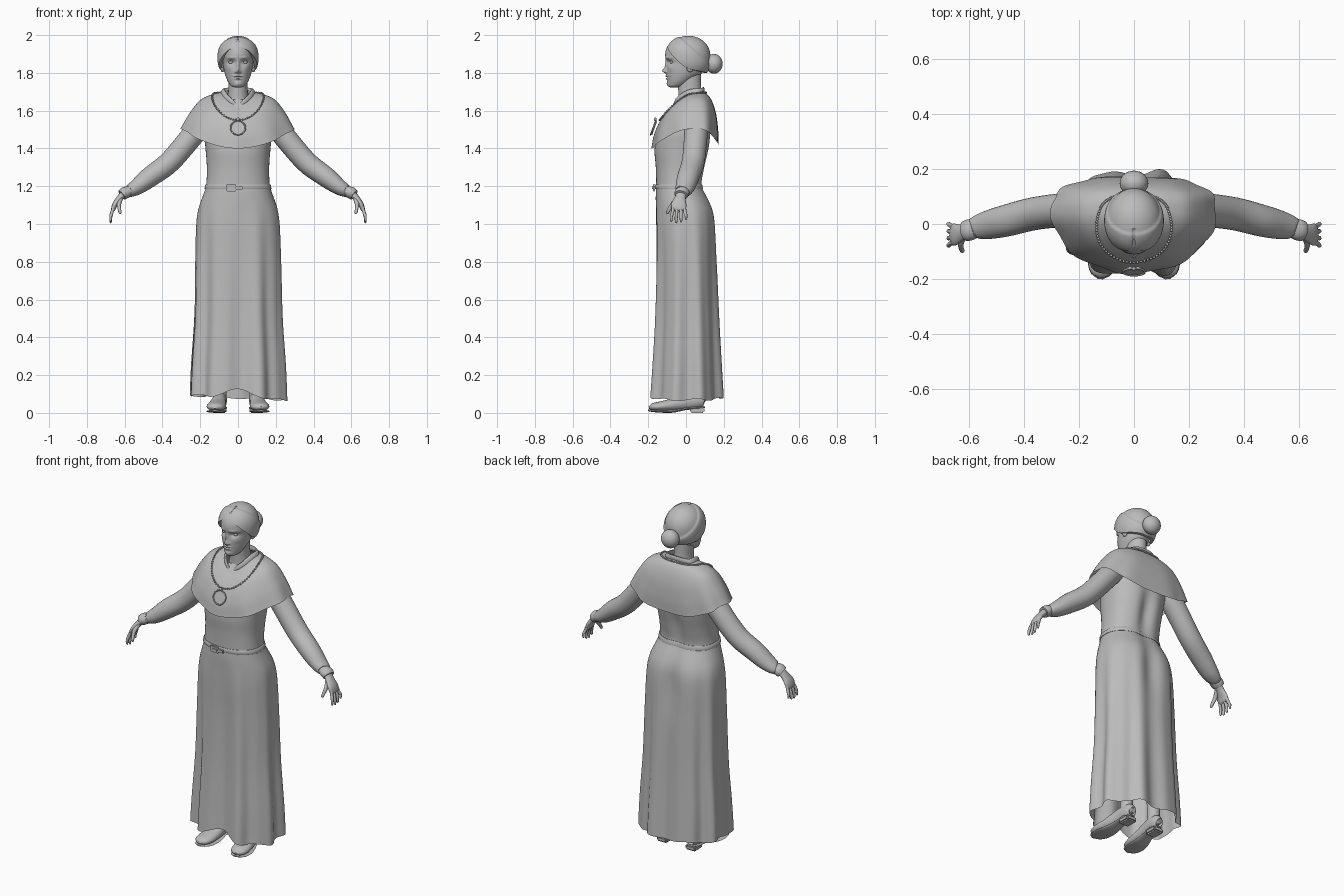
import bpy, bmesh
from math import sin, cos, pi, exp, radians
from mathutils import Vector, Matrix

if "Cube" in bpy.data.objects:
    bpy.data.objects.remove(bpy.data.objects["Cube"], do_unlink=True)

grey = bpy.data.materials.new("plain_grey")
grey.use_nodes = True
grey.diffuse_color = (0.5, 0.5, 0.5, 1)
grey.node_tree.nodes["Principled BSDF"].inputs["Base Color"].default_value = grey.diffuse_color


# ---- helpers ----
def finish(name, bm, angle=50):
    bmesh.ops.remove_doubles(bm, verts=bm.verts, dist=0.00005)
    bmesh.ops.recalc_face_normals(bm, faces=bm.faces)
    me = bpy.data.meshes.new(name)
    bm.to_mesh(me)
    bm.free()
    me.polygons.foreach_set("use_smooth", [True] * len(me.polygons))
    me.set_sharp_from_angle(angle=radians(angle))
    me.materials.append(grey)
    ob = bpy.data.objects.new(name, me)
    bpy.context.collection.objects.link(ob)
    return ob


def key(rows, t):
    """Smooth lookup in rows sorted by their first column."""
    t = min(max(t, rows[0][0]), rows[-1][0])
    i = max(j for j in range(len(rows) - 1) if rows[j][0] <= t)
    p, q = rows[i], rows[i + 1]
    o, r = rows[max(i - 1, 0)], rows[min(i + 2, len(rows) - 1)]
    h = q[0] - p[0]
    f = (t - p[0]) / h
    out = []
    for k in range(1, len(p)):
        a = (q[k] - o[k]) / (q[0] - o[0]) * h
        b = (r[k] - p[k]) / (r[0] - p[0]) * h
        out.append((2*f**3 - 3*f*f + 1) * p[k] + (f**3 - 2*f*f + f) * a
                   + (3*f*f - 2*f**3) * q[k] + (f**3 - f*f) * b)
    return out


def surface(name, fn, nu, nv, caps=False, angle=50):
    """Closed-around grid: fn(angle from the front, 0..1 along)."""
    bm = bmesh.new()
    g = [[bm.verts.new(fn(2*pi*i/nu, j/nv)) for i in range(nu)] for j in range(nv + 1)]
    for j in range(nv):
        for i in range(nu):
            k = (i + 1) % nu
            bm.faces.new((g[j][i], g[j][k], g[j+1][k], g[j+1][i]))
    if caps:
        bm.faces.new(g[0])
        bm.faces.new(g[-1])
    return finish(name, bm, angle)


def tube(name, pts, ref, s=1, n=20, steps=5):
    """Sweep an oval along points (x, y, z, radius along ref, other radius)."""
    rows = [(i,) + tuple(p) for i, p in enumerate(pts)]
    last = len(pts) - 1

    def fn(a, v):
        x, y, z, ra, rb = key(rows, v * last)
        d = Vector(key(rows, v*last + 0.05)[:3]) - Vector(key(rows, v*last - 0.05)[:3])
        d.normalize()
        side = Vector(ref)
        side = (side - d * side.dot(d)).normalized()
        p = Vector((x, y, z)) + side * ra * cos(a) + d.cross(side) * rb * sin(a)
        return (s * p.x, p.y, p.z)
    return surface(name, fn, n, last * steps, True)


def ball(name, loc, scale, seg=24):
    bm = bmesh.new()
    m = Matrix.Translation(loc) @ Matrix.Diagonal((*scale, 1))
    bmesh.ops.create_uvsphere(bm, u_segments=seg, v_segments=seg // 2, radius=1, matrix=m)
    return finish(name, bm)


def box(name, loc, size):
    bm = bmesh.new()
    bmesh.ops.create_cube(bm, size=1, matrix=Matrix.Translation(loc) @ Matrix.Diagonal((*size, 1)))
    bmesh.ops.bevel(bm, geom=bm.edges[:], offset=min(size) * 0.25, segments=2, affect='EDGES')
    return finish(name, bm, 30)


def spow(v, p):
    return abs(v) ** p * (1 if v >= 0 else -1)


def bump(x, z, x0, z0, sx, sz):
    return exp(-((x - x0) / sx) ** 2 - ((z - z0) / sz) ** 2)


# ---- dress: height, half width, front, back ----
DRESS = [(0.05, .257, -.187, .193), (.25, .25, -.175, .183), (.5, .235, -.163, .172),
         (.8, .229, -.158, .163), (1.0, .222, -.16, .158), (1.08, .21, -.16, .145),
         (1.16, .182, -.16, .108), (1.2, .169, -.158, .088), (1.3, .165, -.16, .105),
         (1.4, .172, -.166, .128), (1.5, .18, -.145, .135), (1.6, .15, -.09, .13), (1.66, .09, -.045, .1)]


def dress_at(a, z, out=0.0):
    w, f, b = key(DRESS, z)
    mid = (f + b) / 2
    half = (b - f) / 2
    fall = min(max((1.12 - z) / 1.0, 0), 1) ** 0.8
    fold = fall * (.012 * cos(8*a + 2.9) + .006 * cos(13*a + 1) - .016 * exp(-(a / .16)**2))
    back = exp(-((a - pi) / .22) ** 2)
    fold -= back * (.025 * exp(-((z - 1.34) / .13)**2) + .02 * exp(-((z - .98) / .17)**2))
    return ((w + fold + out) * spow(sin(a), .88), mid - (half + fold + out) * spow(cos(a), .88), z)


def dress(a, v):
    b = a if a < pi else a - 2*pi
    hem = .08 + .04 * exp(-(b / .35) ** 2) - .012 * sin(a) + .006 * cos(7 * a)
    return dress_at(b, hem + (1.66 - hem) * v) if b >= 0 else \
        dress_at(b, hem + (1.66 - hem) * v) if b > -pi / 2 else dress_at(b + 2*pi, hem + (1.66 - hem) * v)


surface("dress", dress, 128, 72)


def band(a, v):
    c, s = cos(2*pi*v), sin(2*pi*v)
    return dress_at(a, 1.197 + .013 * spow(s, .5), .002 + .004 * c)


surface("belt", band, 96, 10)
box("buckle_plate", (-.035, -.17, 1.192), (.05, .012, .038))
box("buckle_tongue", (-.03, -.177, 1.192), (.036, .008, .012))
box("belt_end", (.005, -.169, 1.19), (.035, .01, .02))

# ---- shoulder cape: step, front y/z, side x/z, back y/z ----
CAPE = [(0, -.055, 1.64, .075, 1.70, .085, 1.71), (.25, -.10, 1.595, .14, 1.685, .13, 1.665),
        (.5, -.14, 1.54, .2, 1.655, .158, 1.59), (.75, -.168, 1.47, .255, 1.585, .17, 1.50),
        (1, -.18, 1.40, .3, 1.505, .172, 1.42)]


def cape(a, t, out=0.0):
    fy, fz, sx, sz, by, bz = key(CAPE, t)
    c, s = cos(a), sin(a)
    y, z = (fy, fz) if c > 0 else (by, bz)
    p = 1 if c > 0 else .72
    ripple = 1 + .02 * t * t * cos(9*a + 1)
    mid = .045
    return ((sx * ripple + out) * spow(s, p), mid + (abs(y - mid) * ripple + out) * -spow(c, p),
            sz + (z - sz) * c * c + out * .6)


surface("shoulder_cape", cape, 96, 28)


# collar and bead necklace follow the cape
def collar(a, v):
    x, y, z = cape(a, .02, .004)
    c, s = cos(2*pi*v), sin(2*pi*v)
    dip = .025 * exp(-(min(a, 2*pi - a) / .25) ** 2)
    return (x * (1 + .08 * c - .08 * s), y + .006 * c * -cos(a), z + .016 * s - dip)


surface("collar", collar, 72, 10)

bm = bmesh.new()
BEADS = 96
for i in range(BEADS):
    a = 2 * pi * i / BEADS
    near = ((1 + cos(a)) / 2) ** 2.2
    m = Matrix.Translation(cape(a, .1 + .37 * near, .004))
    bmesh.ops.create_icosphere(bm, subdivisions=1, radius=.0055, matrix=m)
finish("necklace_beads", bm)

tilt = Matrix.Translation((0, -.17, 1.508)) @ Matrix.Rotation(radians(-20), 4, 'X')


def rim(a, v):
    r = .039 + .004 * cos(2*pi*v)
    return tilt @ Vector((r * sin(a), -.004 + .004 * sin(2*pi*v), r * cos(a)))


surface("pendant_rim", rim, 40, 8)
bm = bmesh.new()
bmesh.ops.create_cone(bm, cap_ends=True, segments=40, radius1=.037, radius2=.037, depth=.008,
                      matrix=tilt @ Matrix.Rotation(pi / 2, 4, 'X'))
finish("pendant_disc", bm, 30)
ball("pendant_loop", (0, -.163, 1.555), (.008, .007, .01), 12)

# ---- head: height, half width, front, back ----
HEAD = [(1.722, .012, -.08, -.05), (1.728, .032, -.092, -.02), (1.742, .046, -.096, .01),
        (1.77, .061, -.099, .05), (1.80, .071, -.102, .085), (1.85, .08, -.1, .11), (1.90, .083, -.11, .12),
        (1.95, .068, -.092, .105), (1.98, .035, -.05, .06), (1.985, .002, .004, .008)]


def head(a, v):
    z = 1.722 + .263 * v
    w, f, b = key(HEAD, z)
    c = cos(a)
    x, y = w * sin(a), (f + b) / 2 - (b - f) / 2 * c
    if c > 0:
        m = abs(x)
        y -= .02 * bump(x, z, 0, 1.81, .010, .013) + .012 * bump(x, z, 0, 1.838, .009, .028)
        y -= .007 * bump(m, z, .013, 1.806, .006, .006) + .005 * bump(m, z, .036, 1.88, .024, .008)
        y -= .008 * bump(x, z, 0, 1.783, .02, .0045) + .008 * bump(x, z, 0, 1.769, .017, .005)
        y -= .006 * bump(x, z, 0, 1.742, .02, .012) + .005 * bump(m, z, .048, 1.825, .02, .018)
        y += .012 * bump(m, z, .036, 1.856, .019, .012) + .004 * bump(x, z, 0, 1.776, .024, .002)
    return (x, y, z)


surface("head", head, 160, 110)
tube("neck", [(0, .03, 1.60, .075, .08), (0, .025, 1.66, .06, .066), (0, .02, 1.71, .051, .061),
              (0, .018, 1.79, .052, .062)], (1, 0, 0), n=40)
for s, side in ((1, "left"), (-1, "right")):
    ball(side + "_eye", (s * .036, -.073, 1.856), (.014, .0125, .009))
    ball(side + "_ear", (s * .082, .022, 1.835), (.012, .02, .032))

# ---- hair: hairline height by angle from the front ----
HAIRLINE = [(0, 1.945), (.5, 1.92), (1.0, 1.875), (1.45, 1.83), (2.2, 1.81), (pi, 1.80)]


def hair(a, v):
    line = key(HAIRLINE, min(a, 2*pi - a))[0]
    low = (line - 1.88) / .12
    tuck = max(0, (v - .88) / .12)
    t = min(v / .88, 1)
    h = 1 + (low - 1) * t ** 1.7
    r = max(0, 1 - abs(h) ** 2.3) ** .5
    x, y = .109 * r * sin(a), .012 - .125 * r * cos(a)
    z = 1.88 + .12 * h
    # side locks sweep over the back, with a parting in front
    edge = (y + .03) - (1.985 - z) * 1.15
    lift = .007 / (1 + exp(edge / .004)) - .008 * exp(-(x / .006) ** 2) * (y < -.02)
    k = 1 + lift * 8 - .17 * tuck ** 2 - .06
    return (x * k, .012 + (y - .012) * k, 1.88 + (z - 1.88) * (1 + lift * 6 - .03))


surface("hair", hair, 140, 80)
ball("hair_bun", (0, .148, 1.848), (.052, .046, .052), 32)

# ---- arms, hands, shoes ----
for s, side in ((1, "left"), (-1, "right")):
    tube(side + "_sleeve", [(.13, .045, 1.575, .055, .05), (.18, .05, 1.54, .062, .06), (.24, .052, 1.47, .062, .06),
                            (.36, .038, 1.33, .06, .058), (.465, .012, 1.25, .058, .054),
                            (.53, -.003, 1.2, .052, .044), (.57, -.012, 1.176, .043, .034),
                            (.585, -.018, 1.17, .034, .026)], (0, 1, 0), s, 32)
    tube(side + "_cuff", [(.58, -.016, 1.172, .036, .029), (.6, -.022, 1.164, .039, .032),
                          (.615, -.026, 1.153, .036, .029)], (0, 1, 0), s, 28)
    tube(side + "_palm", [(.605, -.024, 1.16, .026, .02), (.628, -.032, 1.135, .03, .017),
                          (.65, -.038, 1.105, .04, .015), (.66, -.038, 1.08, .038, .012),
                          (.663, -.038, 1.07, .03, .007)], (0, 1, 0), s)
    for i, finger in enumerate(("index", "middle", "ring", "little")):
        y, tip = -.066 + .019 * i, -.078 + .026 * i
        drop = (.008, 0, .004, .018)[i]
        tube(f"{side}_{finger}_finger", [(.657, y, 1.09, .009, .009), (.668, (y + tip) / 2, 1.06, .0085, .009),
                                         (.674, tip, 1.03 + drop, .008, .0075), (.674, tip, 1.01 + drop, .006, .006),
                                         (.673, tip, 1.004 + drop, .002, .002)], (0, 1, 0), s, 10, 3)
    tube(side + "_thumb", [(.62, -.045, 1.135, .012, .012), (.63, -.07, 1.105, .013, .011),
                           (.628, -.088, 1.08, .01, .009), (.624, -.098, 1.06, .008, .008),
                           (.622, -.101, 1.054, .002, .002)], (0, 1, 0), s, 12, 3)
    tube(side + "_leg", [(.095, .05, .06, .036, .038), (.095, .05, .16, .034, .036),
                         (.1, .04, .4, .045, .05)], (1, 0, 0), s)
    tube(side + "_shoe", [(.093, .1, .06, .01, .012), (.093, .094, .062, .028, .034), (.095, .06, .066, .037, .044),
                          (.1, .0, .06, .038, .045), (.108, -.07, .043, .046, .034), (.115, -.13, .035, .051, .027),
                          (.12, -.175, .031, .04, .02), (.122, -.196, .028, .01, .006)], (1, 0, 0), s, 28)
    tube(side + "_sole", [(.093, .1, .03, .015, .004), (.095, .06, .028, .038, .007), (.1, 0, .022, .034, .007),
                          (.108, -.07, .009, .047, .008), (.115, -.13, .008, .053, .007),
                          (.12, -.178, .011, .04, .006), (.122, -.2, .014, .01, .004)], (1, 0, 0), s, 20)
    box(side + "_heel", (s * .094, .06, .015), (.066, .075, .03))
